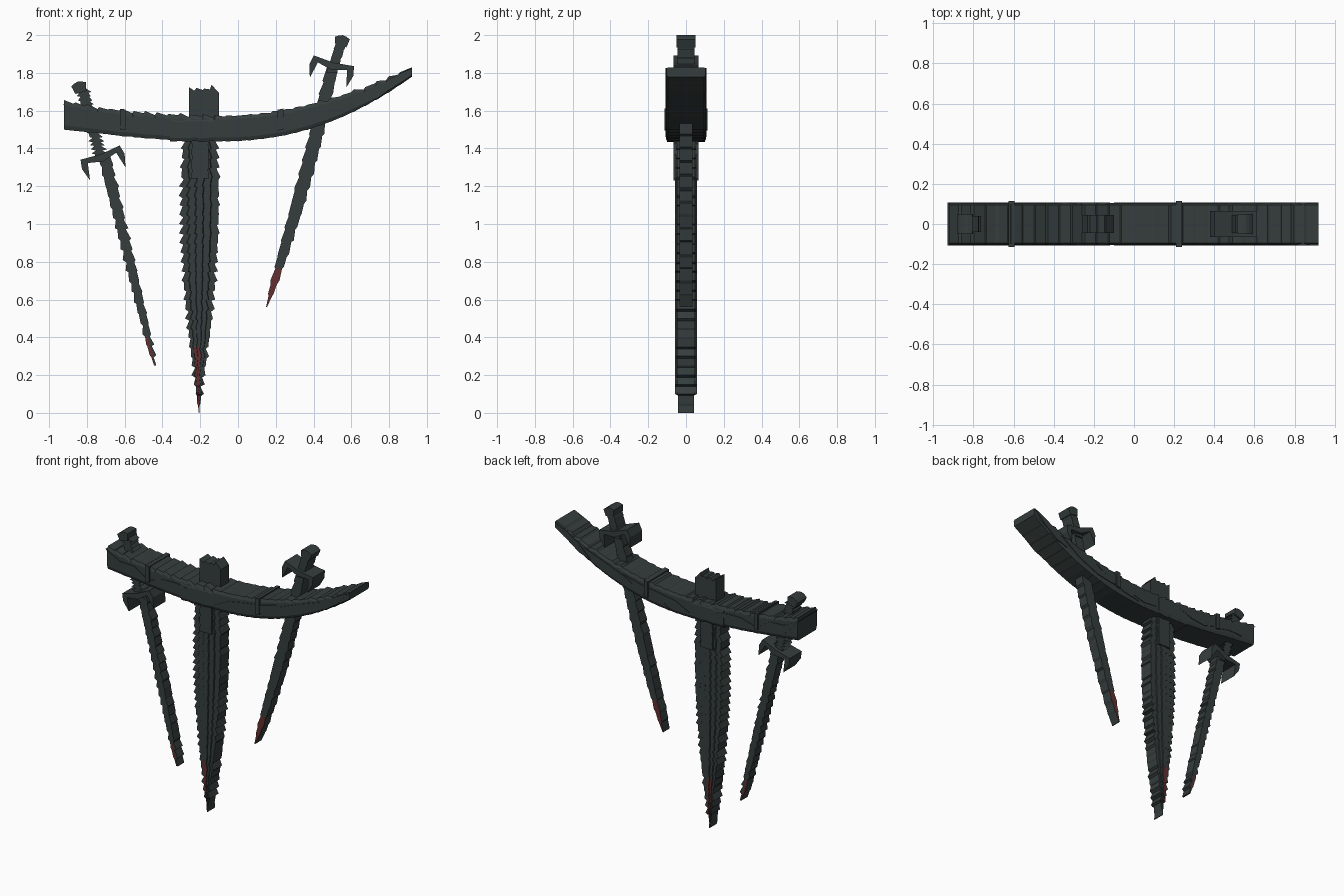
import bpy, bmesh, random
from math import sin, pi, radians
from mathutils import Vector, Matrix

rng = random.Random(4)
cube = bpy.data.objects.get("Cube")
if cube:
    bpy.data.objects.remove(cube)


def material(name, rgb):
    m = bpy.data.materials.new(name)
    m.use_nodes = True
    m.diffuse_color = (*rgb, 1)
    m.node_tree.nodes["Principled BSDF"].inputs["Base Color"].default_value = (*rgb, 1)
    return m


IRON = material("dark iron", (0.036, 0.047, 0.046))
RED = material("dried red", (0.13, 0.028, 0.028))


def finish(name, bm):
    bmesh.ops.recalc_face_normals(bm, faces=bm.faces[:])
    mesh = bpy.data.meshes.new(name)
    bm.to_mesh(mesh)
    bm.free()
    mesh.materials.append(IRON)
    mesh.materials.append(RED)
    ob = bpy.data.objects.new(name, mesh)
    bpy.context.collection.objects.link(ob)


def slab(name, outline, depth):
    """Front outline extruded evenly to both sides of the middle plane."""
    bm = bmesh.new()
    face = bm.faces.new([bm.verts.new((x, -depth, z)) for x, z in outline])
    new = bmesh.ops.extrude_face_region(bm, geom=[face])["geom"]
    moved = [v for v in new if isinstance(v, bmesh.types.BMVert)]
    bmesh.ops.translate(bm, vec=(0, 2 * depth, 0), verts=moved)
    finish(name, bm)


def mirrored_slab(name, half, centre, tilt, depth):
    """Slab from half an outline, mirrored, turned and moved into place."""
    turn = Matrix.Rotation(radians(tilt), 2)
    whole = half + [(-x, z) for x, z in reversed(half) if x]
    slab(name, [Vector(centre) + turn @ Vector(point) for point in whole], depth)


# Cross-sections: place across the bar, share of the full depth
FLAT = [(0, 1), (1, 1)]
SPLIT = [(0, 1), (0.5, 1), (1, 1)]
CHAMFER = [(0, 0.92), (0.15, 1), (0.85, 1), (1, 0.92)]
RIDGED = []
for column in range(5):
    height = 1.05 - 0.1 * abs(column - 2)
    RIDGED += [(column / 5, height), (column / 5 + 0.18, height)]
RIDGED[-1] = (1, height)


def ribbon(name, start, end, centre, width, depth, section=FLAT, steps=1,
           jag=0.0, low_jag=None, along_x=False, red=None, tip=0.0):
    """Bar following a centre line and a width rule, with toothed edges.
    The optional red pair is a height and the section columns painted below it."""
    low_jag = jag if low_jag is None else low_jag
    bm, rings, places = bmesh.new(), [], []
    for step in range(steps):
        cut = rng.uniform(0.7, 0.9)
        low_bite, high_bite = rng.random() * low_jag, rng.random() * jag
        for lean, share in ((-0.5, 0), (0.5, cut)):
            last = step == steps - 1 and lean > 0
            p = end if last else start + (end - start) * (step + share) / steps
            low = centre(p) - width(p) / 2 + low_bite * lean
            high = max(centre(p) + width(p) / 2 - high_bite * lean, low + 0.004)
            thick = depth * (0.75 if p - start < tip else 1)
            loop = [(u, -s) for u, s in section] + [(u, s) for u, s in reversed(section)]
            ring = []
            for u, s in loop:
                across = low + (high - low) * u
                spot = (p, s * thick, across) if along_x else (across, s * thick, p)
                ring.append(bm.verts.new(spot))
            rings.append(ring)
            places.append(p)
    count = len(rings[0])
    for a, b, p in zip(rings, rings[1:], places):
        for j in range(count):
            k = (j + 1) % count
            face = bm.faces.new((a[j], a[k], b[k], b[j]))
            if red and p < red[0] and min(j, count - 2 - j) in red[1]:
                face.material_index = 1
    bm.faces.new(rings[0])
    bm.faces.new(rings[-1])
    finish(name, bm)


def line(bottom, top, bow=0.0):
    """Sideways position by height, from bottom to top with an optional bow."""
    def place(z):
        t = (z - bottom[1]) / (top[1] - bottom[1])
        return bottom[0] + (top[0] - bottom[0]) * t + bow * sin(pi * t)
    return place


def even(value):
    return lambda p: value


# Curved crossbeam, rising more steeply on the left
def beam(x):
    return 1.505 + (0.3 if x > -0.08 else 0.1) * (x + 0.08) ** 2


def beam_width(x):
    return 0.135 - 0.16 * max(0, x - 0.2) ** 2 + 0.1 * max(0, -x - 0.75)


ribbon("crossbeam", -0.92, 0.92, beam, beam_width, 0.104, CHAMFER, steps=30,
       jag=0.022, low_jag=0.004, along_x=True)

# Overlapping armour shards: from, to, and how far each end sits off the centre line
shards = [(-0.93, -0.6, 0.06, -0.03), (-0.6, -0.3, -0.02, 0.02),
          (-0.1, 0.22, -0.03, 0.03), (0.05, 0.4, -0.05, 0.03),
          (0.24, 0.7, -0.03, 0.02), (0.65, 0.92, -0.03, 0.02)]
for number, (left, right, low, high) in enumerate(shards, 1):
    third = (right - left) / 3
    a, b = left + third, right - third
    outline = [(left, beam(left) + low), (a, beam(a) - 0.04), (b, beam(b) - 0.02),
               (right, beam(right) + high), (b, beam(b) + 0.03), (a, beam(a) + 0.02)]
    slab(f"beam_shard_{number}", outline, 0.108)

# Straps and the block that holds the great sword
for name, x in (("right_strap", -0.61), ("left_strap", 0.225)):
    ribbon(name, x - 0.015, x + 0.015, lambda p: beam(p) + 0.02, even(0.11), 0.115,
           along_x=True)
ribbon("beam_block", -0.36, -0.12, even(1.5), even(0.125), 0.107, CHAMFER, steps=3,
       jag=0.02, along_x=True)

# Great sword in the middle
great_line = line((-0.207, 0), (-0.2, 1.5))
ribbon("great_blade", 0, 1.5, great_line, lambda z: 0.2 * sin(pi * z * 0.45), 0.055,
       RIDGED, steps=30, jag=0.025, red=(0.34, (2, 3, 4)), tip=0.1)
ribbon("great_collar", 1.24, 1.5, great_line, even(0.09), 0.065, steps=4, jag=0.01)
ribbon("great_pommel", -0.26, -0.1, even(1.63), even(0.17), 0.045, steps=4,
       jag=0.05, low_jag=0, along_x=True)

# Shared outlines of the smaller hilts: clawed guard and flared pommel
GUARD = [(0, 0.02), (0.11, 0.03), (0.12, -0.02), (0.1, -0.09), (0.08, 0), (0, -0.02)]
POMMEL = [(0, 0.03), (0.02, 0.025), (0.04, 0.015), (0.03, -0.03), (0, -0.03)]

# Right sword with a ribbed grip
ribbon("right_blade", 0.25, 1.37, line((-0.44, 0.25), (-0.71, 1.37)),
       lambda z: 0.065 * ((z - 0.25) / 1.12) ** 0.3, 0.035, SPLIT, steps=20, jag=0.018,
       red=(0.4, (0,)))
ribbon("right_grip", 1.33, 1.72, line((-0.72, 1.33), (-0.825, 1.72)), even(0.06), 0.04,
       steps=18, jag=0.03)
mirrored_slab("right_pommel", POMMEL, (-0.84, 1.725), 16, 0.05)
mirrored_slab("right_guard", GUARD, (-0.72, 1.35), 20, 0.065)

# Left sword with a plain grip
ribbon("left_blade", 0.56, 1.83, line((0.152, 0.56), (0.5, 1.83), bow=0.015),
       lambda z: 0.075 * sin(pi * (z - 0.56) * 0.6) ** 0.5, 0.035, SPLIT, steps=18,
       jag=0.012, red=(0.73, (0, 1)))
ribbon("left_grip", 1.8, 1.97, line((0.495, 1.8), (0.55, 1.97)), even(0.055), 0.045,
       steps=4, jag=0.006)
mirrored_slab("left_pommel", POMMEL, (0.55, 1.97), -10, 0.05)
mirrored_slab("left_guard", GUARD, (0.5, 1.835), -15, 0.065)
